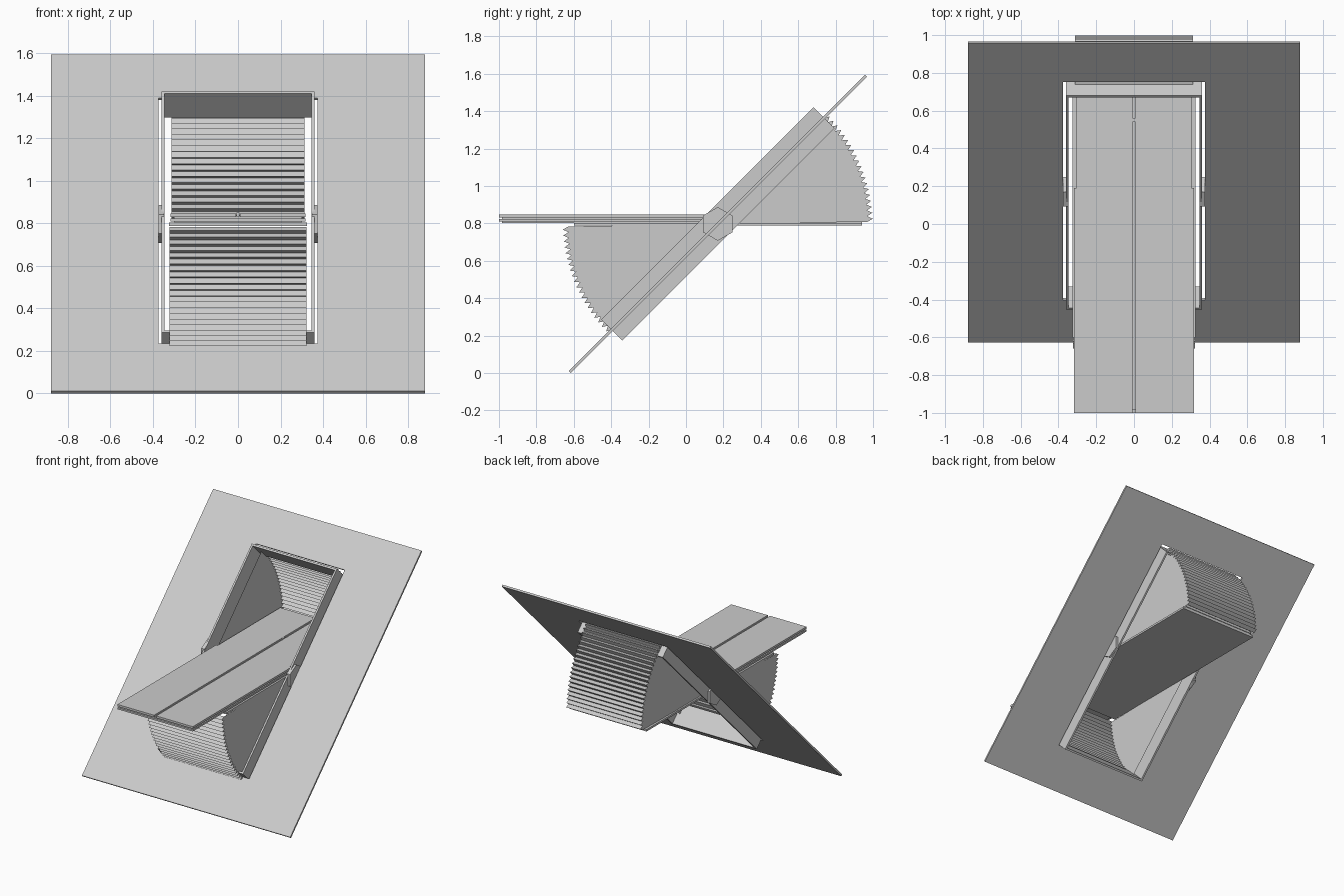
import bpy, bmesh, math
from mathutils import Vector, Matrix

if "Cube" in bpy.data.objects:
    bpy.data.objects.remove(bpy.data.objects["Cube"])

PY, PZ = 0.17, 0.797                       # pivot position
TILT = Matrix.Translation((0, PY, PZ)) @ Matrix.Rotation(math.radians(45), 4, 'X')


def finish(bm, name, matrix=None, recalc=True):
    if recalc:
        bmesh.ops.recalc_face_normals(bm, faces=bm.faces)
    me = bpy.data.meshes.new(name)
    if matrix:
        bm.transform(matrix)
    bm.to_mesh(me)
    bm.free()
    ob = bpy.data.objects.new(name, me)
    bpy.context.collection.objects.link(ob)
    return ob


def box(name, x0, x1, y0, y1, z0, z1):
    bm = bmesh.new()
    bmesh.ops.create_cube(bm, size=1)
    for v in bm.verts:
        v.co = Vector(((x0 + x1) / 2 + v.co.x * (x1 - x0),
                       (y0 + y1) / 2 + v.co.y * (y1 - y0),
                       (z0 + z1) / 2 + v.co.z * (z1 - z0)))
    return finish(bm, name)


def ring(name, outer, inner, n0, n1):
    """Rectangular plate with a rectangular hole, in the tilted plane."""
    bm = bmesh.new()
    loops = []
    for (hx, s0, s1), n in ((outer, n0), (outer, n1), (inner, n1), (inner, n0)):
        loops.append([bm.verts.new(p) for p in
                      ((-hx, s0, n), (hx, s0, n), (hx, s1, n), (-hx, s1, n))])
    for a in range(4):
        A, B = loops[a], loops[(a + 1) % 4]
        for i in range(4):
            j = (i + 1) % 4
            bm.faces.new((A[i], A[j], B[j], B[i]))
    return finish(bm, name, TILT)


def bellows(name, hx, a0, a1, folds=20, r_in=0.8, r_out=0.829):
    """Pleated curved skin with two flat sector side walls."""
    bm = bmesh.new()
    sides = []
    for x in (-hx, hx):
        row = []
        for i in range(folds * 2 + 1):
            a = math.radians(a0 + (a1 - a0) * i / (folds * 2))
            r = r_out if i % 2 else r_in
            row.append(bm.verts.new((x, PY + r * math.cos(a), PZ + r * math.sin(a))))
        hub = bm.verts.new((x, PY, PZ))
        bm.faces.new([hub] + row)
        sides.append(row)
    for i in range(folds * 2):
        L, R = sides
        bm.faces.new((L[i], L[i + 1], R[i + 1], R[i]))
    return finish(bm, name)


# sloping wall panel with its opening
ring("sloping_panel", (0.88, -1.12, 1.12), (0.375, -0.802, 0.83), -0.007, 0.007)
# frame standing inside the opening
ring("opening_frame", (0.36, -0.802, 0.802), (0.346, -0.788, 0.788), -0.08, 0.08)

# pleated covers behind and in front of the panel
bellows("upper_bellows", 0.313, 0.8, 45)
bellows("lower_bellows", 0.323, 181, 225)

# hinge hexagons on both sides
for side, label in ((-1, "left"), (1, "right")):
    bm = bmesh.new()
    bmesh.ops.create_cone(bm, cap_ends=True, segments=6, radius1=0.09,
                          radius2=0.09, depth=0.028)
    bm.transform(Matrix.Translation((side * 0.361, PY, PZ))
                 @ Matrix.Rotation(math.radians(90), 4, 'Y')
                 @ Matrix.Rotation(math.radians(90), 4, 'Z'))
    finish(bm, "hinge_" + label)

# fixed base shelf and the long sliding boards above it
box("base_shelf", -0.325, 0.325, -0.6, 0.94, 0.788, 0.803)
box("lower_board", -0.318, 0.318, -1, 0.19, 0.809, 0.822)
box("lower_board_back", -0.305, 0.305, 0.19, 0.945, 0.809, 0.822)
box("board_core", -0.30, 0.30, -0.985, 0.94, 0.803, 0.834)
for side, label in ((-1, "left"), (1, "right")):
    for part, hx, y0, y1 in (("front", 0.318, -1, 0.19), ("back", 0.305, 0.19, 0.945)):
        xs = sorted((side * 0.009, side * hx))
        box(f"top_board_{part}_{label}", xs[0], xs[1], y0, y1, 0.83, 0.846)

# small stop pin in the groove
box("groove_pin", -0.008, 0.008, 0.54, 0.56, 0.83, 0.85)
